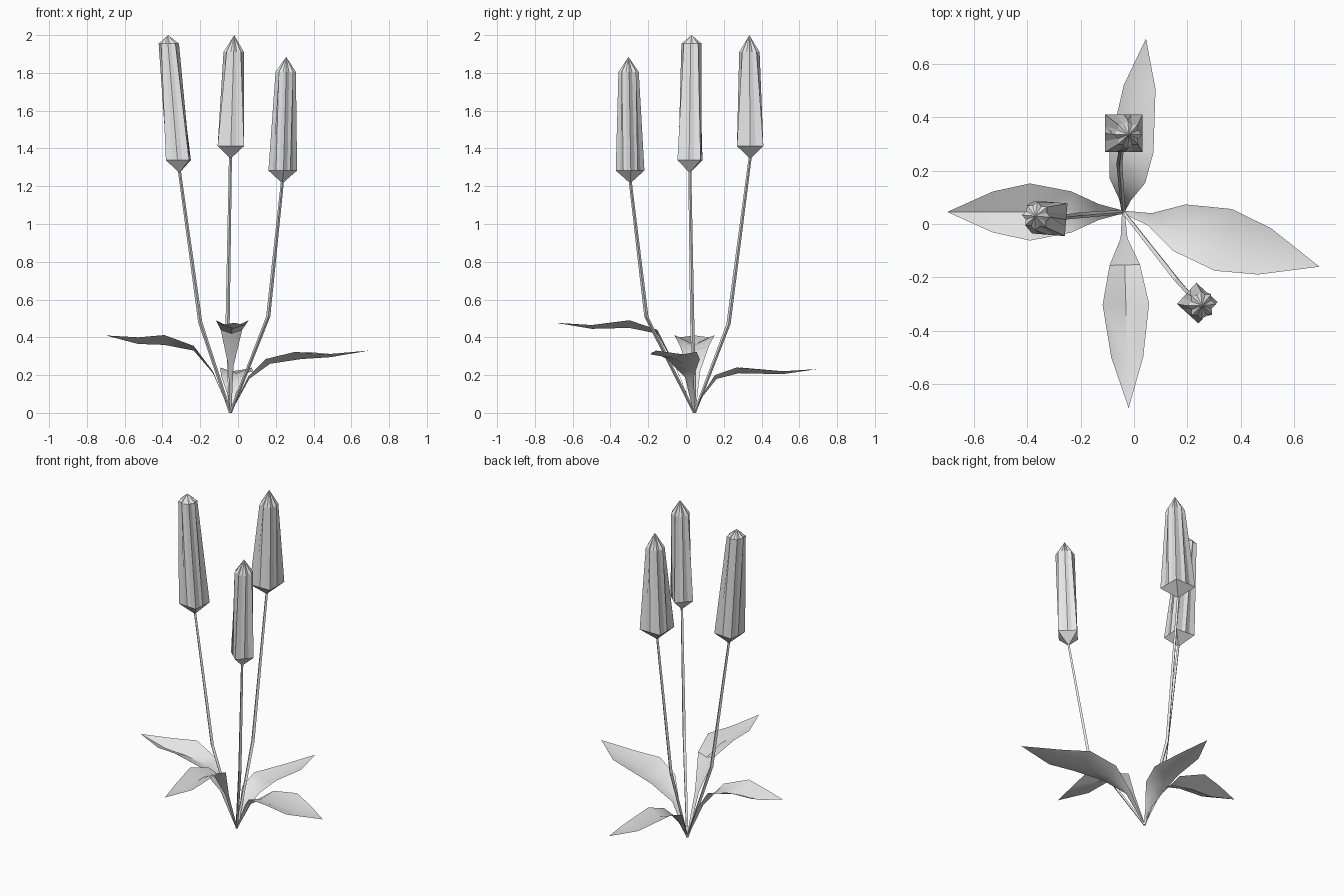
import bpy
import bmesh
from math import cos, sin, pi, radians
from mathutils import Vector

cube = bpy.data.objects.get("Cube")
if cube:
    bpy.data.objects.remove(cube, do_unlink=True)

grey = bpy.data.materials.new("plain_grey")
grey.use_nodes = True
grey.diffuse_color = (0.8, 0.8, 0.8, 1)
grey.node_tree.nodes["Principled BSDF"].inputs["Base Color"].default_value = (0.8, 0.8, 0.8, 1)

ROOT = Vector((-0.04, 0.045, 0))
UP = Vector((0, 0, 1))


def finish(name, bm, smooth=0, normals=True):
    if normals:
        bmesh.ops.recalc_face_normals(bm, faces=bm.faces)
    mesh = bpy.data.meshes.new(name)
    bm.to_mesh(mesh)
    bm.free()
    mesh.materials.append(grey)
    obj = bpy.data.objects.new(name, mesh)
    bpy.context.collection.objects.link(obj)
    if smooth:
        bpy.ops.object.select_all(action='DESELECT')
        obj.select_set(True)
        bpy.context.view_layer.objects.active = obj
        bpy.ops.object.shade_smooth_by_angle(angle=radians(smooth))
    return obj


def bridge(bm, a, b):
    n = len(a)
    for i in range(n):
        j = (i + 1) % n
        bm.faces.new((a[i], a[j], b[j], b[i]))


# Thin bent stalk from the root to the underside of a flower head
def stem(name, bend, top, sides=4):
    bm = bmesh.new()
    rings = []
    for centre, r in ((ROOT, 0.008), (Vector(bend), 0.011), (Vector(top), 0.008)):
        rings.append([bm.verts.new(centre + Vector((r * cos(2 * pi * i / sides),
                                                    r * sin(2 * pi * i / sides), 0)))
                      for i in range(sides)])
    for a, b in zip(rings, rings[1:]):
        bridge(bm, a, b)
    bm.faces.new(rings[0])
    bm.faces.new(rings[-1])
    finish(name, bm)


# Square-based bud that closes into a pleated star and a pointed tip
def flower_head(name, base, tip, radius, turn, shoulder, sides=16):
    base, tip = Vector(base), Vector(tip)
    bm = bmesh.new()

    def ring(z, shape):
        centre = base.lerp(tip, (z - base.z) / (tip.z - base.z))
        verts = []
        for i in range(sides):
            a = 2 * pi * i / sides
            r = shape(i, a)
            verts.append(bm.verts.new((centre.x + r * cos(a + turn),
                                       centre.y + r * sin(a + turn), z)))
        return verts

    def square(i, a):
        return radius * cos(pi / 4) / cos(a % (pi / 2) - pi / 4)

    def star(i, a):
        return 0.054 if i % 2 == 0 else 0.041

    low = ring(base.z + 0.068, square)
    high = ring(tip.z - shoulder, star)
    bridge(bm, low, high)
    for verts, point in ((low, base), (high, tip)):
        end = bm.verts.new(point)
        for i in range(sides):
            bm.faces.new((verts[i], verts[(i + 1) % sides], end))
    finish(name, bm)


# Folded leaf: rows are (fraction of length, half width, midrib height, edge lift)
def leaf(name, tip, rows):
    tip = Vector(tip)
    along = tip - ROOT
    along.z = 0
    side = UP.cross(along).normalized()
    bm = bmesh.new()
    strips = []
    for t, half, z, lift in [(0, 0.005, 0, 0)] + rows:
        mid = ROOT + along * t + UP * z
        strips.append([bm.verts.new(mid + side * half * k + UP * lift * abs(k))
                       for k in (-1, 0, 1)])
    for a, b in zip(strips, strips[1:]):
        for k in (0, 1):
            bm.faces.new((a[k], b[k], b[k + 1], a[k + 1]))
    end = bm.verts.new(tip)
    for k in (0, 1):
        bm.faces.new((strips[-1][k], end, strips[-1][k + 1]))
    bm.normal_update()
    if sum(f.normal.z for f in bm.faces) < 0:
        bmesh.ops.reverse_faces(bm, faces=bm.faces)
    finish(name, bm, smooth=40, normals=False)


# Three stalks with their heads
for place, bend, base, tip, radius, turn, shoulder in (
        ("right", (-0.2, 0.033, 0.48), (-0.31, 0.02, 1.27), (-0.37, 0.03, 2.0), 0.087, pi / 4 - 0.08, 0.045),
        ("back", (-0.055, 0.225, 0.47), (-0.04, 0.34, 1.345), (-0.02, 0.335, 2.0), 0.099, pi / 4, 0.09),
        ("front", (0.16, -0.21, 0.51), (0.235, -0.295, 1.215), (0.255, -0.305, 1.885), 0.076, 0.05, 0.08)):
    stem(place + "_stem", bend, Vector(base) + UP * 0.01)
    flower_head(place + "_flower_head", base, tip, radius, turn, shoulder)

# Four leaves around the root
leaf("right_leaf", (-0.70, 0.045, 0.41),
     [(0.14, 0.03, 0.21, 0.01), (0.295, 0.077, 0.33, 0.025),
      (0.53, 0.107, 0.36, 0.052), (0.74, 0.077, 0.365, 0.035)])
leaf("left_leaf", (0.695, -0.16, 0.33),
     [(0.135, 0.024, 0.18, 0.01), (0.285, 0.09, 0.26, 0.025),
      (0.51, 0.12, 0.285, 0.038), (0.72, 0.09, 0.295, 0.015)])
leaf("front_leaf", (-0.02, -0.69, 0.477),
     [(0.135, 0.013, 0.24, 0.005), (0.27, 0.057, 0.42, 0.02),
      (0.47, 0.087, 0.45, 0.04), (0.74, 0.06, 0.445, 0.02)])
leaf("back_leaf", (0.045, 0.695, 0.232),
     [(0.07, 0.022, 0.09, 0.01), (0.18, 0.067, 0.18, 0.02),
      (0.36, 0.083, 0.21, 0.03), (0.72, 0.06, 0.205, 0.015)])
